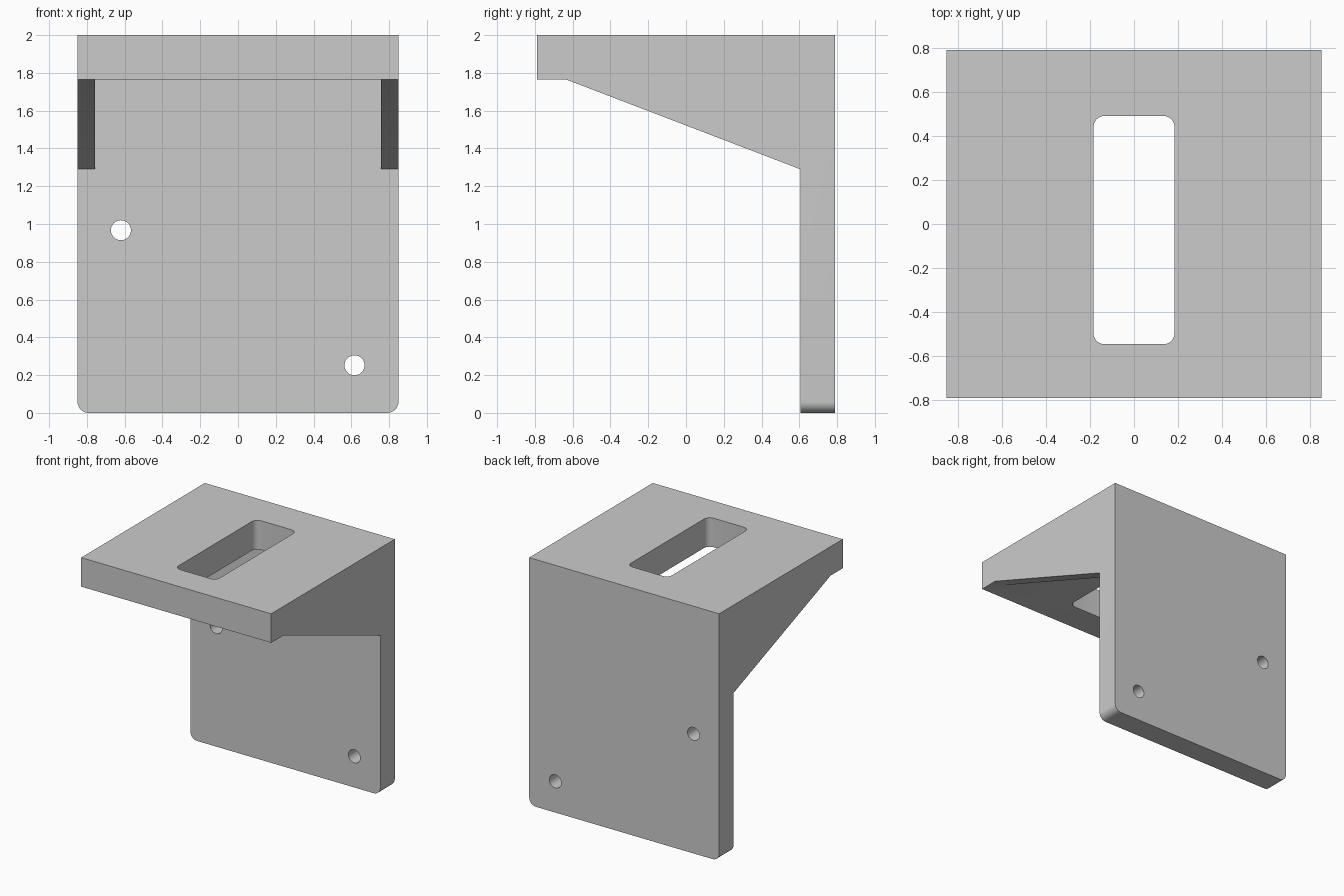
import bpy, bmesh, math
from mathutils import Vector

if "Cube" in bpy.data.objects:
    bpy.data.objects.remove(bpy.data.objects["Cube"])

HALF_W, HALF_D, HEIGHT = 0.85, 0.79, 2.0
WALL_Y, SHELF_Z, RIB_X = 0.605, 1.765, 0.757


def prism(name, points, sweep):
    """Closed solid swept from a planar outline along a vector."""
    bm = bmesh.new()
    face = bm.faces.new([bm.verts.new(p) for p in points])
    out = bmesh.ops.extrude_face_region(bm, geom=[face])
    moved = [g for g in out["geom"] if isinstance(g, bmesh.types.BMVert)]
    bmesh.ops.translate(bm, verts=moved, vec=Vector(sweep))
    bmesh.ops.recalc_face_normals(bm, faces=bm.faces)
    mesh = bpy.data.meshes.new(name)
    bm.to_mesh(mesh)
    bm.free()
    obj = bpy.data.objects.new(name, mesh)
    bpy.context.collection.objects.link(obj)
    return obj


def arc(cx, cy, r, start, sweep, n):
    return [(cx + r * math.cos(start + sweep * i / n),
             cy + r * math.sin(start + sweep * i / n)) for i in range(n + 1)]


def cut(target, cutter):
    cutter.hide_render = True
    bpy.context.view_layer.objects.active = target
    mod = target.modifiers.new("cut", "BOOLEAN")
    mod.operation, mod.solver, mod.object = "DIFFERENCE", "EXACT", cutter
    bpy.ops.object.modifier_apply(modifier=mod.name)
    bpy.data.objects.remove(cutter)


# Side silhouette of shelf, ribs and wall, swept across the width
side = [(HALF_D, 0), (HALF_D, HEIGHT), (-HALF_D, HEIGHT), (-HALF_D, SHELF_Z),
        (-0.635, SHELF_Z), (WALL_Y, 1.29), (WALL_Y, 0)]
bracket = prism("angle_bracket", [(-HALF_W, y, z) for y, z in side],
                (2 * HALF_W, 0, 0))

# Rounded lower wall corners
bm = bmesh.new()
bm.from_mesh(bracket.data)
corners = [e for e in bm.edges
           if all(abs(v.co.z) < 1e-5 for v in e.verts)
           and abs(e.verts[0].co.x - e.verts[1].co.x) < 1e-5]
bmesh.ops.bevel(bm, geom=corners, offset=0.06, offset_type="OFFSET",
                segments=8, profile=0.5, affect="EDGES")
bm.to_mesh(bracket.data)
bm.free()

# Open space between the two ribs
pocket = [(-1, 1.1), (WALL_Y, 1.1), (WALL_Y, SHELF_Z), (-1, SHELF_Z)]
cut(bracket, prism("pocket_cutter", [(-RIB_X, y, z) for y, z in pocket],
                   (2 * RIB_X, 0, 0)))

# Rounded slot through the shelf
r, quarter = 0.05, math.pi / 2
slot = []
for k, (x, y) in enumerate([(0.184 - r, 0.49 - r), (-0.184 + r, 0.49 - r),
                            (-0.184 + r, -0.545 + r), (0.184 - r, -0.545 + r)]):
    slot += arc(x, y, r, k * quarter, quarter, 8)
cut(bracket, prism("slot_cutter", [(x, y, 1.6) for x, y in slot], (0, 0, 0.6)))

# Screw holes through the wall
for hx, hz in [(-0.62, 0.967), (0.617, 0.252)]:
    ring = arc(hx, hz, 0.053, 0, 2 * math.pi, 32)[:-1]
    cut(bracket, prism("hole_cutter", [(x, 0.5, z) for x, z in ring], (0, 0.4, 0)))

bpy.context.view_layer.objects.active = bracket
bracket.select_set(True)
bpy.ops.object.shade_smooth_by_angle(angle=math.radians(30))
